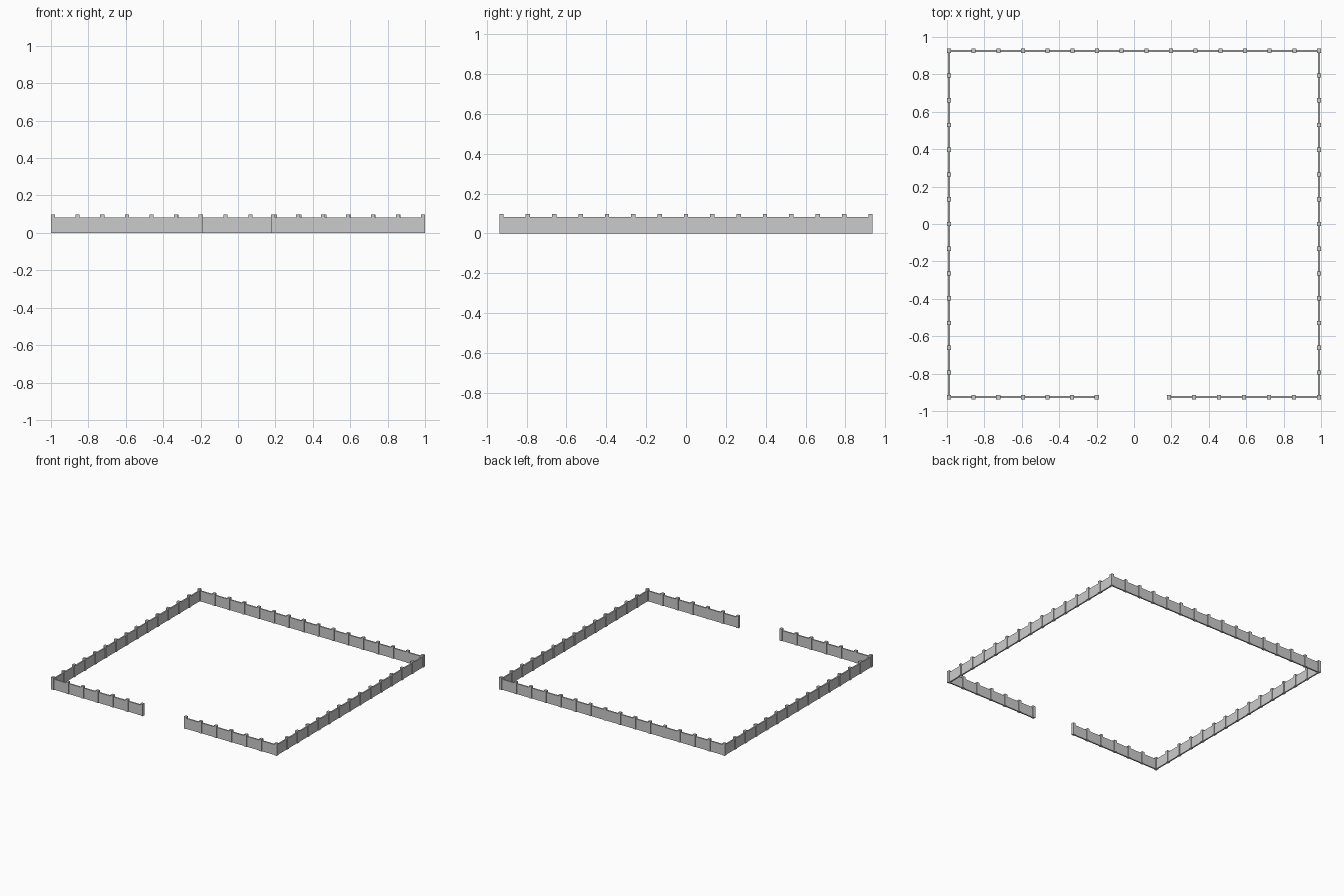
import bpy, bmesh
from mathutils import Vector, Matrix

if "Cube" in bpy.data.objects:
    bpy.data.objects.remove(bpy.data.objects["Cube"])

X, Y = 0.989, 0.926          # fence centre lines
POST, POST_H = 0.022, 0.097  # post width and height
WALL, WALL_H = 0.011, 0.083  # panel thickness and height


def add_box(bm, centre, size):
    m = Matrix.Translation(centre) @ Matrix.Diagonal((*size, 1))
    bmesh.ops.create_cube(bm, size=1, matrix=m)


def make_object(name, boxes):
    bm = bmesh.new()
    for centre, size in boxes:
        add_box(bm, centre, size)
    mesh = bpy.data.meshes.new(name)
    bm.to_mesh(mesh)
    bm.free()
    bpy.context.collection.objects.link(bpy.data.objects.new(name, mesh))


def fence_run(name, start, end, posts, skip=()):
    """Straight wall from start to end with evenly spaced square posts."""
    a, b = Vector((*start, 0)), Vector((*end, 0))
    d = b - a
    size = (abs(d.x) + WALL, WALL, WALL_H) if abs(d.x) > abs(d.y) else (WALL, abs(d.y) + WALL, WALL_H)
    make_object(name + "_wall", [((a + b) / 2 + Vector((0, 0, WALL_H / 2)), size)])
    up = Vector((0, 0, POST_H / 2))
    make_object(name + "_posts", [(a + d * i / (posts - 1) + up, (POST, POST, POST_H))
                                  for i in range(posts) if i not in skip])


# Back run owns the rear corner posts, front runs own the front ones
fence_run("back_fence", (-X, Y), (X, Y), 16)
fence_run("left_fence", (-X, -Y), (-X, Y), 15, skip=(0, 14))
fence_run("right_fence", (X, -Y), (X, Y), 15, skip=(0, 14))

# Front runs leave a gateway opening
fence_run("front_left_fence", (-X, -Y), (-0.199, -Y), 7)
fence_run("front_right_fence", (0.187, -Y), (X, -Y), 7)
